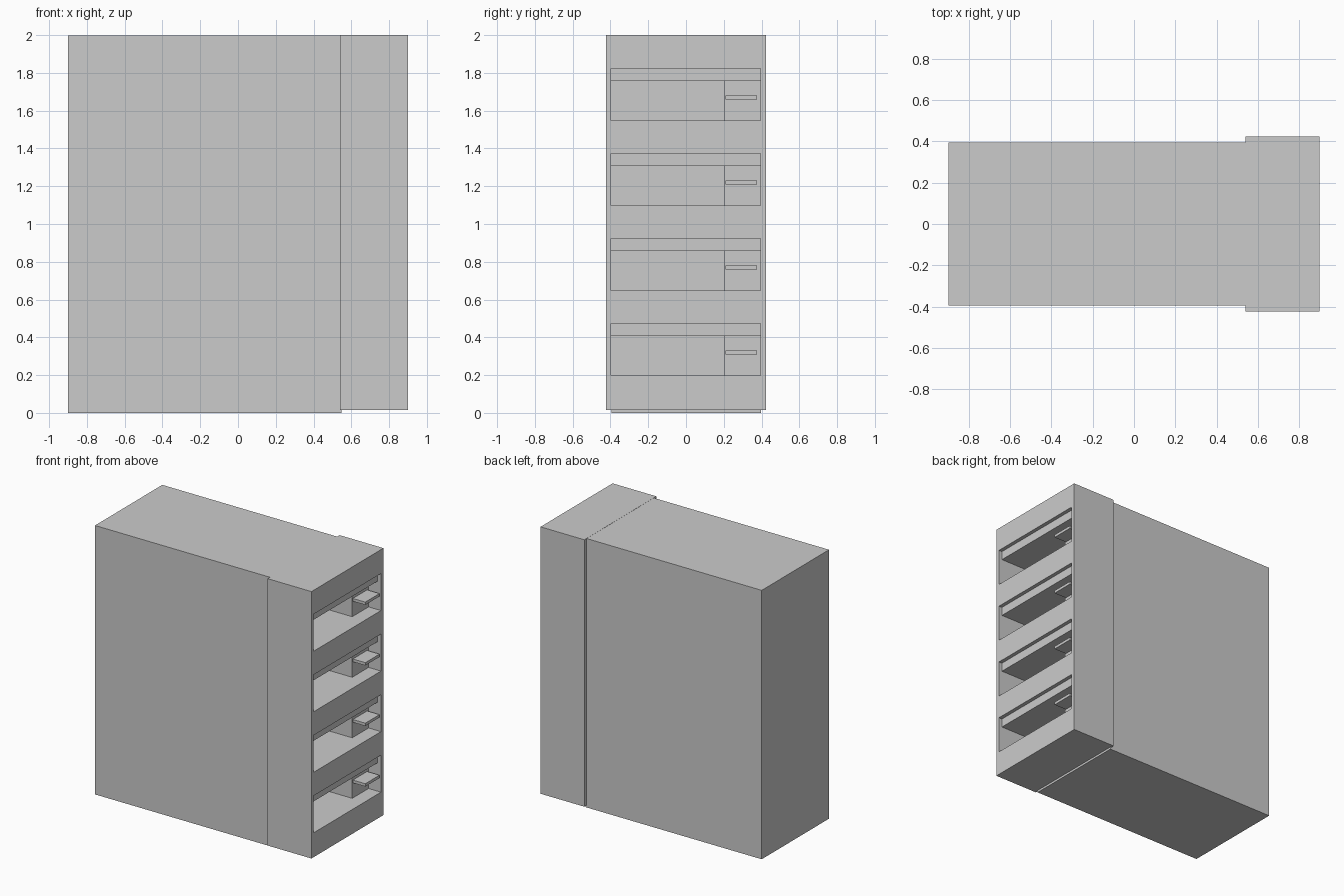
import bpy, bmesh

if "Cube" in bpy.data.objects:
    bpy.data.objects.remove(bpy.data.objects["Cube"])


def make_object(name, bm):
    bmesh.ops.recalc_face_normals(bm, faces=bm.faces)
    mesh = bpy.data.meshes.new(name)
    bm.to_mesh(mesh)
    bm.free()
    obj = bpy.data.objects.new(name, mesh)
    bpy.context.collection.objects.link(obj)
    return obj


def extrude_profile(bm, profile, y0, y1):
    """Closed x-z profile swept from y0 to y1."""
    face = bm.faces.new([bm.verts.new((x, y0, z)) for x, z in profile])
    new = bmesh.ops.extrude_face_region(bm, geom=[face])["geom"]
    verts = [v for v in new if isinstance(v, bmesh.types.BMVert)]
    bmesh.ops.translate(bm, verts=verts, vec=(0, y1 - y0, 0))


def box(name, x0, x1, y0, y1, z0, z1):
    bm = bmesh.new()
    extrude_profile(bm, [(x0, z0), (x1, z0), (x1, z1), (x0, z1)], y0, y1)
    return make_object(name, bm)


LEVELS = [0.197 + 0.45 * i for i in range(4)]
BACK, FRONT, LIP = 0.55, 0.9, 0.872

# Closed cabinet body and the slightly wider dispensing section
box("cabinet_body", -0.9, 0.548, -0.394, 0.396, 0.0, 1.999)
frame = box("front_frame", 0.54, FRONT, -0.423, 0.423, 0.016, 2.0)

# Cut four bays, each with a set-back lip along its top
bm = bmesh.new()
for z in LEVELS:
    extrude_profile(bm, [(BACK, z), (1.0, z), (1.0, z + 0.275), (LIP, z + 0.275),
                         (LIP, z + 0.211), (BACK, z + 0.211)], -0.396, 0.394)
cutter = make_object("bay_cutter", bm)
cutter.hide_render = True
mod = frame.modifiers.new("bays", 'BOOLEAN')
mod.operation = 'DIFFERENCE'
mod.solver = 'EXACT'
mod.object = cutter
bpy.context.view_layer.objects.active = frame
frame.select_set(True)
bpy.ops.object.modifier_apply(modifier=mod.name)
bpy.data.objects.remove(cutter)

# Block and projecting tray at the side of each bay
for i, z in enumerate(LEVELS, 1):
    box(f"side_block_{i}", 0.545, 0.798, 0.202, 0.398, z - 0.004, z + 0.215)
    box(f"tray_{i}", 0.79, FRONT, 0.21, 0.377, z + 0.112, z + 0.133)
